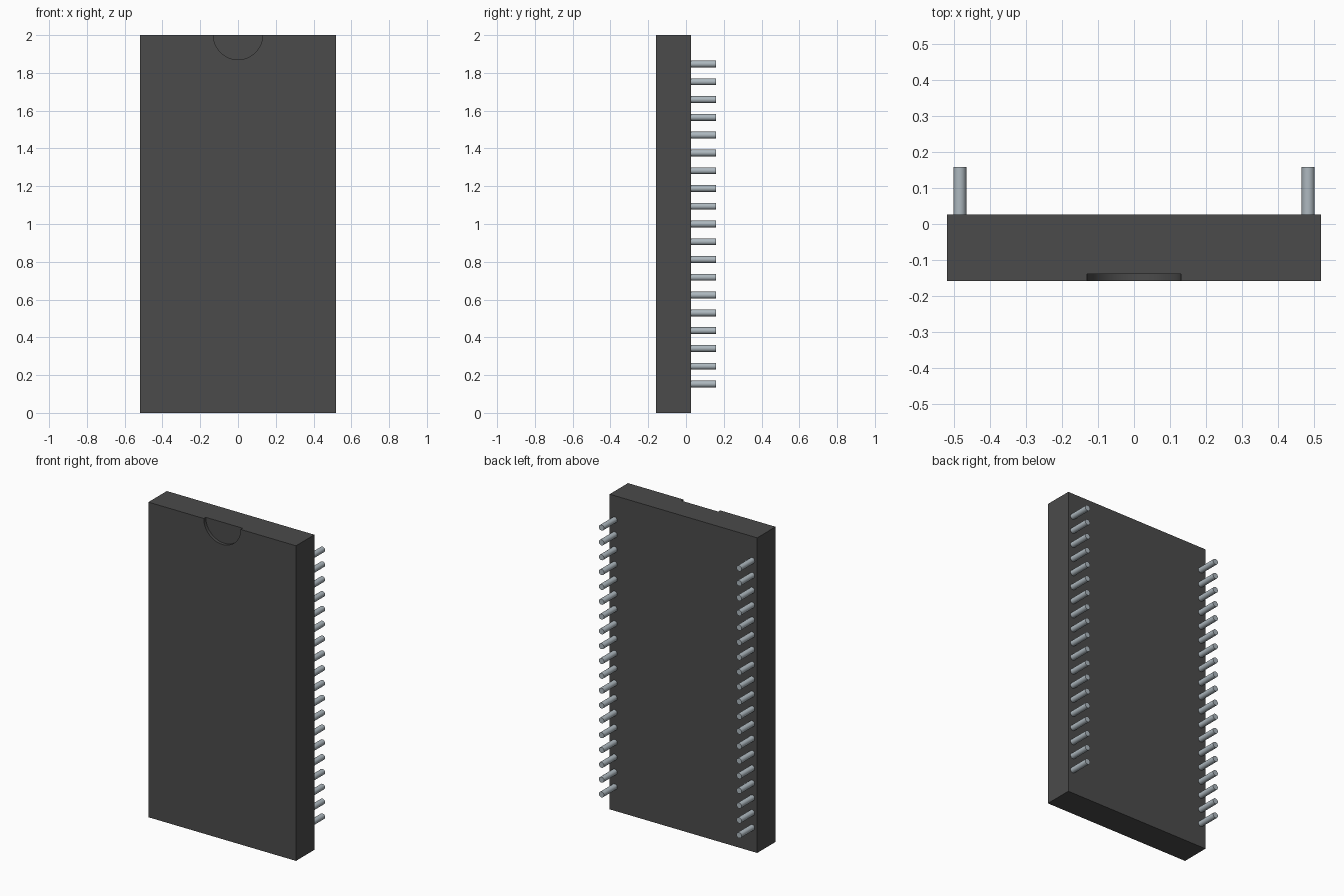
import bpy
import math

if "Cube" in bpy.data.objects:
    bpy.data.objects.remove(bpy.data.objects["Cube"], do_unlink=True)


def material(name, rgb, metallic=0.0):
    m = bpy.data.materials.new(name)
    m.use_nodes = True
    m.diffuse_color = (*rgb, 1)
    m.node_tree.nodes["Principled BSDF"].inputs["Base Color"].default_value = (*rgb, 1)
    return m


def cylinder_y(name, x, z, y0, y1, radius, sides):
    """Cylinder lying along the y axis."""
    bpy.ops.mesh.primitive_cylinder_add(
        vertices=sides, radius=radius, depth=y1 - y0,
        location=(x, (y0 + y1) / 2, z), rotation=(math.pi / 2, 0, 0))
    ob = bpy.context.object
    ob.name = name
    return ob


black = material("charcoal plastic", (0.07, 0.07, 0.07))
silver = material("silver metal", (0.42, 0.48, 0.52))

WIDTH, HEIGHT = 1.036, 2.0
FRONT, BACK, TIP = -0.158, 0.026, 0.158
NOTCH_DEPTH, NOTCH_RADIUS = 0.02, 0.13
PINS, PITCH, PIN_X, PIN_RADIUS = 19, 0.0941, 0.483, 0.018

# Package body
bpy.ops.mesh.primitive_cube_add(size=1, location=(0, (FRONT + BACK) / 2, HEIGHT / 2))
body = bpy.context.object
body.name = "chip_body"
body.scale = (WIDTH, BACK - FRONT, HEIGHT)
bpy.ops.object.transform_apply(location=False, rotation=False, scale=True)
body.data.materials.append(black)

# Half-round orientation notch in the top of the front face
cutter = cylinder_y("notch_cutter", 0, HEIGHT, FRONT - 0.1,
                    FRONT + NOTCH_DEPTH, NOTCH_RADIUS, 48)
cutter.hide_render = True
cutter.data.materials.append(black)
cut = body.modifiers.new("notch", 'BOOLEAN')
cut.operation = 'DIFFERENCE'
cut.solver = 'EXACT'
cut.object = cutter
bpy.ops.object.select_all(action='DESELECT')
bpy.context.view_layer.objects.active = body
body.select_set(True)
bpy.ops.object.modifier_apply(modifier=cut.name)
bpy.data.objects.remove(cutter, do_unlink=True)
bpy.ops.object.shade_smooth_by_angle(angle=math.radians(30))

# Two rows of round pins sharing one mesh
pin_mesh = None
for side, sign in (("left", 1), ("right", -1)):
    for i in range(PINS):
        z = HEIGHT / 2 + (i - (PINS - 1) / 2) * PITCH
        name = f"{side}_pin_{i + 1}"
        if pin_mesh is None:
            pin = cylinder_y(name, sign * PIN_X, z, BACK - 0.004, TIP, PIN_RADIUS, 24)
            pin.data.materials.append(silver)
            bpy.ops.object.shade_smooth_by_angle(angle=math.radians(30))
            pin_mesh, pin_y = pin.data, pin.location.y
        else:
            pin = bpy.data.objects.new(name, pin_mesh)
            pin.location = (sign * PIN_X, pin_y, z)
            pin.rotation_euler = (math.pi / 2, 0, 0)
            bpy.context.collection.objects.link(pin)
